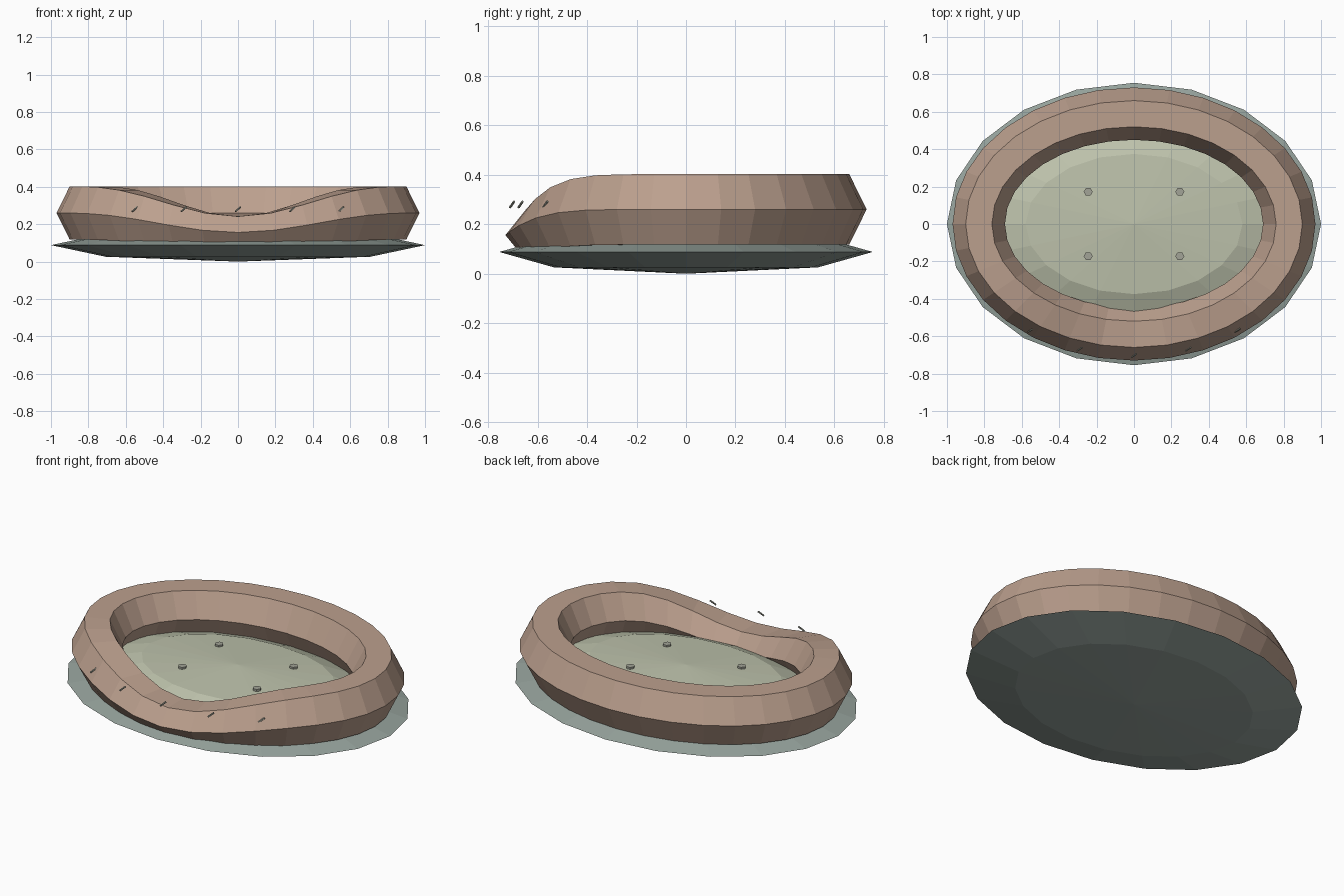
import bpy, bmesh
from math import sin, cos, pi, radians
from mathutils import Vector

if "Cube" in bpy.data.objects:
    bpy.data.objects.remove(bpy.data.objects["Cube"])


def material(name, rgb):
    m = bpy.data.materials.new(name)
    m.diffuse_color = (*rgb, 1)
    m.use_nodes = True
    m.node_tree.nodes["Principled BSDF"].inputs["Base Color"].default_value = m.diffuse_color
    return m


BROWN = material("brown_fabric", (0.50, 0.35, 0.27))
TEAL = material("base_fabric", (0.31, 0.37, 0.34))
GREEN = material("cushion_fabric", (0.51, 0.54, 0.41))
GREY = material("thread", (0.36, 0.37, 0.31))


def finish(obj, name, mat):
    obj.name = name
    obj.data.materials.append(mat)
    return obj


def squashed_sphere(name, z, size, mat):
    bpy.ops.mesh.primitive_uv_sphere_add(segments=20, ring_count=4, location=(0, 0, z))
    obj = finish(bpy.context.object, name, mat)
    obj.scale = size
    return obj


# Base pad and inner cushion
squashed_sphere("base", 0.088, (1, 0.755, 0.088), TEAL)
squashed_sphere("cushion", 0.15, (0.82, 0.53, 0.095), GREEN)

# Bolster: hexagonal tube around an ellipse, lowered at the front
bm = bmesh.new()
rings = []
for i in range(32):
    a = 2 * pi * i / 32
    dip = 1 - 0.4 * max(0, -sin(a)) ** 6
    ring = []
    for k in range(6):
        p = pi * k / 3
        off = 0.14 * cos(p)
        z = (0.26 + 0.1645 * sin(p)) * dip
        ring.append(bm.verts.new(((0.83 + off) * cos(a), (0.59 + off) * sin(a), z)))
    rings.append(ring)
for i in range(32):
    r, s = rings[i], rings[(i + 1) % 32]
    for k in range(6):
        j = (k + 1) % 6
        bm.faces.new((r[k], s[k], s[j], r[j]))
bmesh.ops.recalc_face_normals(bm, faces=bm.faces)
mesh = bpy.data.meshes.new("bolster")
bm.to_mesh(mesh)
bm.free()
bolster = bpy.data.objects.new("bolster", mesh)
bpy.context.collection.objects.link(bolster)
finish(bolster, "bolster", BROWN)

# Cushion tufts
for x in (-0.245, 0.245):
    for y in (-0.172, 0.172):
        bpy.ops.mesh.primitive_cylinder_add(vertices=6, radius=0.024, depth=0.02,
                                            location=(x, y, 0.229), rotation=(0, 0, pi / 6))
        finish(bpy.context.object, "tuft", GREY)

# Slanted stitches along the front
slant = Vector((0.028, 0.018, 0.026)).to_track_quat('Z', 'Y').to_euler()
for d in (-36, -18, 0, 18, 36):
    t = radians(d)
    bpy.ops.mesh.primitive_cylinder_add(vertices=6, radius=0.005, depth=0.04, rotation=slant,
                                        location=(0.94 * sin(t), -0.703 * cos(t), 0.28))
    finish(bpy.context.object, "stitch", GREY)
